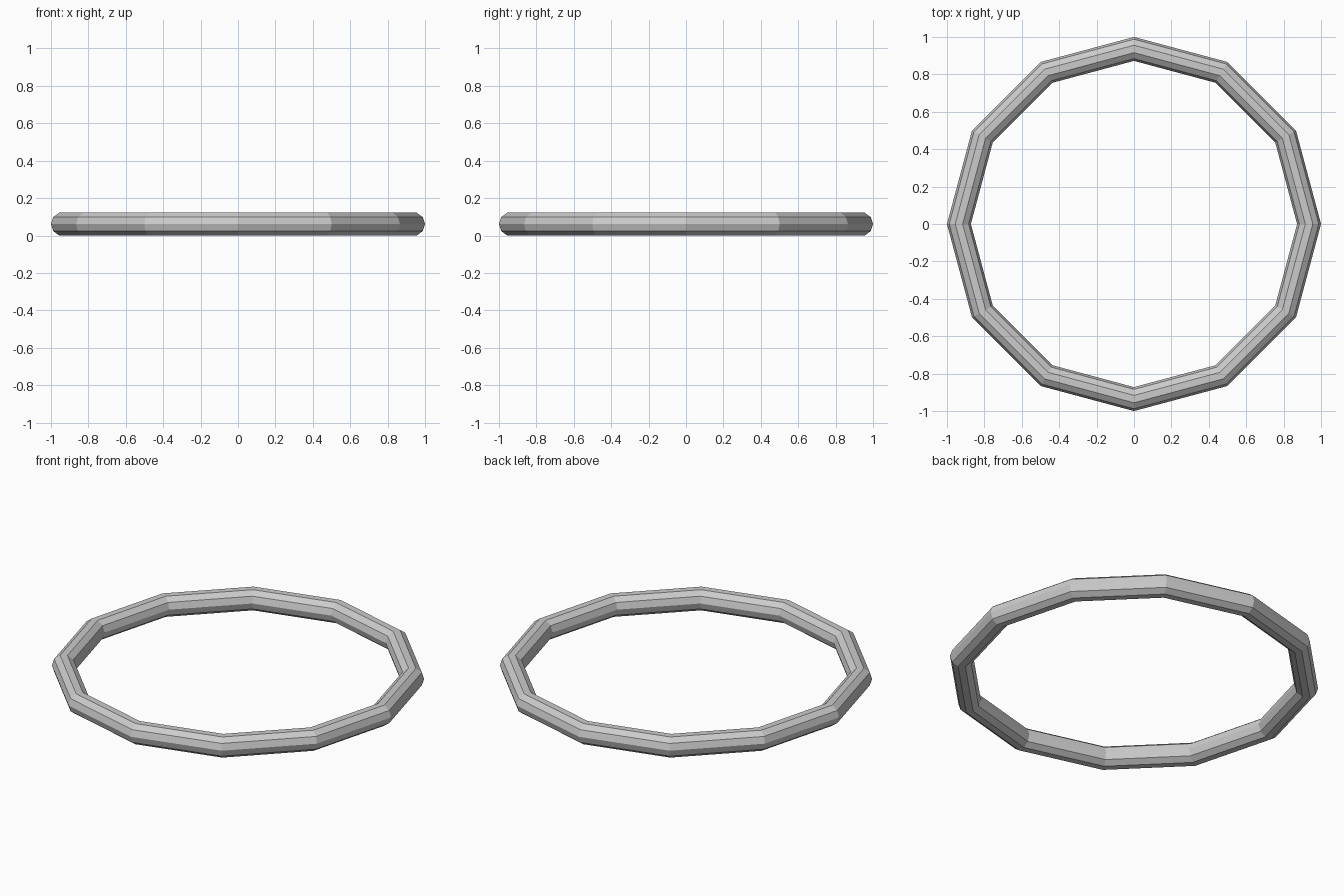
import bpy
import math

if "Cube" in bpy.data.objects:
    bpy.data.objects.remove(bpy.data.objects["Cube"])

# Low-poly ring: 12 segments around, ten-sided tube
TUBE = 0.064
HALF_HEIGHT = TUBE * math.sin(math.radians(72))  # tube has flat top and bottom faces

bpy.ops.mesh.primitive_torus_add(
    major_segments=12,
    minor_segments=10,
    major_radius=1.0 - TUBE,
    minor_radius=TUBE,
    location=(0, 0, HALF_HEIGHT),
)
ring = bpy.context.object
ring.name = "ring"
bpy.ops.object.shade_flat()
